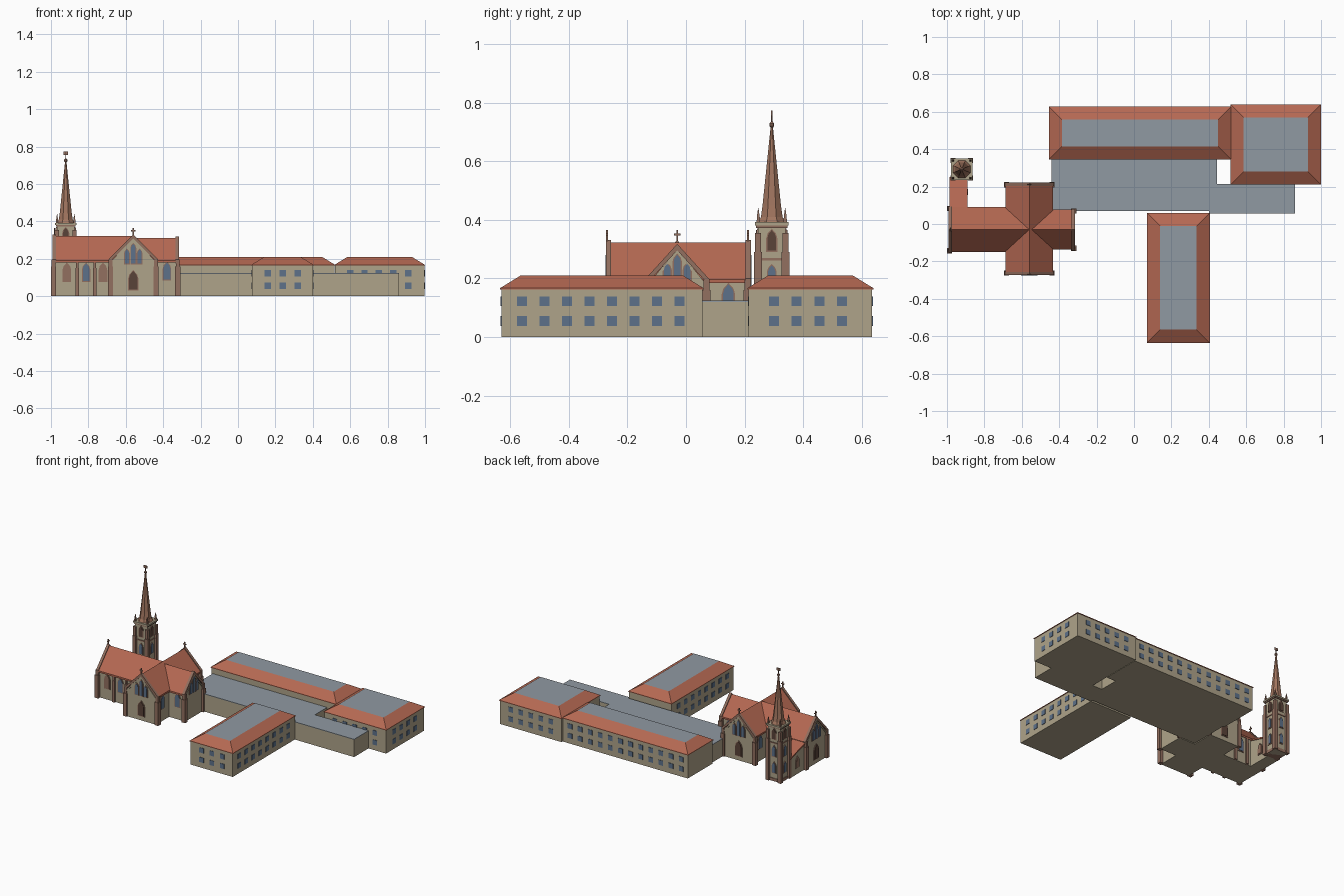
import bpy, bmesh, math
from mathutils import Vector

if "Cube" in bpy.data.objects:
    bpy.data.objects.remove(bpy.data.objects["Cube"])

def material(name, r, g, b):
    m = bpy.data.materials.new(name)
    m.use_nodes = True
    m.diffuse_color = (r, g, b, 1)
    m.node_tree.nodes["Principled BSDF"].inputs["Base Color"].default_value = (r, g, b, 1)
    return m

WALL = material("cream plaster", .43, .37, .255)
ROOF = material("red tile", .46, .14, .085)
FLAT = material("grey flat roof", .28, .32, .36)
GLASS = material("blue glass", .11, .165, .255)
STONE = material("brown sandstone", .29, .16, .115)
SPIRE = material("spire tile", .36, .18, .115)
DARK = material("dark timber", .10, .055, .04)

UP = Vector((0, 0, 1))
SOUTH, NORTH = Vector((0, -1, 0)), Vector((0, 1, 0))
EAST, WEST = Vector((1, 0, 0)), Vector((-1, 0, 0))

def finish(name, bm, *mats):
    bmesh.ops.recalc_face_normals(bm, faces=bm.faces)
    me = bpy.data.meshes.new(name)
    bm.to_mesh(me)
    bm.free()
    for m in mats:
        me.materials.append(m)
    ob = bpy.data.objects.new(name, me)
    bpy.context.collection.objects.link(ob)
    return ob

def extrude(name, outline, origin, facing, depth, mat):
    """Flat outline standing on a wall plane, pushed out along its facing."""
    bm = bmesh.new()
    u = Vector((1, 0, 0)) if facing == UP else UP.cross(facing)
    v = facing.cross(u)
    face = bm.faces.new([bm.verts.new(Vector(origin) + u * a + v * b) for a, b in outline])
    ext = bmesh.ops.extrude_face_region(bm, geom=[face])["geom"]
    bmesh.ops.translate(bm, vec=facing * depth, verts=[g for g in ext if isinstance(g, bmesh.types.BMVert)])
    return finish(name, bm, mat)

def rect(x0, x1, y0, y1):
    return [(x0, y0), (x1, y0), (x1, y1), (x0, y1)]

def box(name, x0, x1, y0, y1, z0, z1, mat):
    return extrude(name, rect(x0, x1, y0, y1), (0, 0, z0), UP, z1 - z0, mat)

def arch(w, h):
    """Pointed arch outline of half width w."""
    s = h - 1.7 * w
    return [(-w, 0), (w, 0), (w, s), (w * .75, s + w * .85), (0, h), (-w * .75, s + w * .85), (-w, s)]

def lancet(name, origin, facing, w, h, pane=GLASS, rim=.005):
    o = Vector(origin)
    extrude(name + "_frame", arch(w + rim, h + 2 * rim), o - UP * rim, facing, .004, STONE)
    extrude(name + "_pane", arch(w, h), o, facing, .007, pane)

def lathe(name, profile, x, y, sides, mat):
    """Stack of rings (radius, height) around a vertical axis."""
    bm = bmesh.new()
    rings = [[bm.verts.new((x + r * math.cos((k + .5) * math.tau / sides),
                            y + r * math.sin((k + .5) * math.tau / sides), z))
              for k in range(sides)] for r, z in profile]
    for a, b in zip(rings, rings[1:]):
        for k in range(sides):
            n = (k + 1) % sides
            bm.faces.new((a[k], a[n], b[n], b[k]))
    bm.faces.new(rings[0])
    bm.faces.new(rings[-1])
    return finish(name, bm, mat)

# Residential wings: walls, truncated hip roof with a grey top
EAVE, TOP, SLOPE = .163, .21, .07

def wing(name, x0, x1, y0, y1):
    e = .004
    box(name + "_walls", x0 + e, x1 - e, y0 + e, y1 - e, 0, EAVE, WALL)
    bm = bmesh.new()
    rings = [[bm.verts.new((x, y, z)) for x, y in rect(x0 + i, x1 - i, y0 + i, y1 - i)]
             for i, z in ((0, EAVE), (0, EAVE + .004), (SLOPE, TOP))]
    bm.faces.new(rings[0])
    for a, b in zip(rings, rings[1:]):
        for k in range(4):
            bm.faces.new((a[k], a[k - 1], b[k - 1], b[k]))
    bm.faces.new(rings[-1]).material_index = 1
    finish(name + "_roof", bm, ROOF, FLAT)

def window_rows(name, start, end, count, plane, facing, levels=(.055, .122)):
    """Rows of square windows spread evenly along a wall."""
    for z in levels:
        for k in range(count):
            t = start + (end - start) * k / (count - 1)
            o = (t, plane, z) if facing.x == 0 else (plane, t, z)
            extrude(name, rect(-.017, .017, -.017, .017), o, facing, .003, GLASS)

wing("long_wing", -.455, .52, .345, .628)
wing("corner_wing", .515, 1, .21, .64)
wing("front_wing", .07, .405, -.635, .06)
window_rows("front_wing_window", .16, .32, 3, -.631, SOUTH)
window_rows("front_wing_window", -.56, -.022, 8, .401, EAST)
window_rows("front_wing_window", -.56, -.022, 8, .074, WEST)
window_rows("corner_wing_window", .30, .533, 4, .996, EAST)
window_rows("corner_wing_window", .60, .91, 5, .636, NORTH)
window_rows("corner_wing_window", .60, .83, 4, .214, SOUTH, (.122,))
window_rows("corner_wing_window", .91, .95, 1 + 1, .214, SOUTH, ()) 
for z in (.055, .122):
    extrude("corner_wing_window", rect(-.017, .017, -.017, .017), (.91, .214, z), SOUTH, .003, GLASS)
window_rows("long_wing_window", -.40, .46, 12, .624, NORTH)

# Low flat-roofed link building with a small light court
link = [(-.44, .07), (.4, .07), (.4, .055), (.86, .055), (.86, .215), (.445, .215), (.445, .35), (-.44, .35)]
extrude("link_walls", link, (0, 0, 0), UP, .12, WALL)
extrude("link_roof", link, (0, 0, .12), UP, .004, FLAT)

# Church halls: gabled body, tiled roof shell, stone gable copings
def chevron(h, eave, ridge, t):
    return [(-h, eave), (-h, eave - t), (0, ridge - t), (h, eave - t), (h, eave), (0, ridge)]

def hall(name, origin, facing, length, h, eave, ridge, ends):
    w = h - .014
    body = [(-w, 0), (w, 0), (w, eave - .004), (0, ridge - .008), (-w, eave - .004)]
    o = Vector(origin)
    extrude(name + "_walls", body, o, facing, -length, WALL)
    extrude(name + "_roof", chevron(h, eave, ridge, .012), o, facing, -length, ROOF)
    for out in ends:
        p = o if out > 0 else o - facing * length
        extrude(name + "_coping", chevron(h + .004, eave + .004, ridge + .008, .022),
                p - facing * out * .012, facing, out * .018, STONE)
        extrude(name + "_coping_trim", chevron(h - .016, eave - .008, ridge - .014, .01),
                p, facing, out * .004, WALL)

CX, CY = -.56, -.03
hall("nave", (-.985, CY, 0), WEST, .425, .12, .192, .323, (1,))
hall("choir", (-.322, CY, 0), EAST, .238, .107, .192, .31, (1,))
hall("transept", (CX, -.268, 0), SOUTH, .484, .127, .196, .323, (1, -1))

# Stepped buttresses
def buttress(x, y, top=.195, s=.014):
    box("buttress_base", x - s, x + s, y - s, y + s, 0, top * .82, STONE)
    box("buttress_upper", x - s * .75, x + s * .75, y - s * .75, y + s * .75, top * .82, top, STONE)

for x, y in [(-.986, -.143), (-.986, .083), (-.322, -.13), (-.322, .07),
             (-.682, -.262), (-.438, -.262), (-.682, .21), (-.438, .21)]:
    buttress(x, y)
for x in (-.86, -.765):
    for y in (-.14, .08):
        buttress(x, y, .185, .009)

# Gable crosses
def cross(x, y, z, along_x):
    a, b = (.011, .003) if along_x else (.003, .011)
    box("cross_post", x - .003, x + .003, y - .003, y + .003, z, z + .04, STONE)
    box("cross_arm", x - a, x + a, y - b, y + b, z + .022, z + .028, STONE)

cross(CX, -.27, .325, True)
cross(CX, .212, .325, True)
cross(-.982, CY, .325, False)

# Triple lancets in the gables, portals below
def gable_windows(name, x, y, facing):
    u = UP.cross(facing)
    for k, h in ((-1, .075), (0, .105), (1, .075)):
        lancet(name, Vector((x, y, .175)) + u * k * .034, facing, .011, h)

for x, y, facing in ((CX, -.268, SOUTH), (CX, .216, NORTH), (-.985, CY, WEST), (-.322, CY, EAST)):
    gable_windows("gable_lancet", x, y, facing)
for x, y, facing in ((CX, -.268, SOUTH), (CX, .216, NORTH), (-.985, CY, WEST)):
    lancet("portal", (x, y, .035), facing, .023, .1, DARK)

# Side windows
for facing, y in ((SOUTH, -.136), (NORTH, .076)):
    for x, pane in ((-.915, STONE), (-.812, GLASS), (-.722, STONE)):
        if facing == SOUTH or x > -.9:
            lancet("nave_window", (x, y, .08), facing, .018, .095, pane)
for facing, y in ((SOUTH, -.123), (NORTH, .063)):
    lancet("choir_window", (-.38, y, .09), facing, .018, .09)
for facing, x in ((EAST, -.447), (WEST, -.673)):
    for y in (-.2, .145):
        lancet("transept_window", (x, y, .09), facing, .018, .09)

# Lean-to passage between nave and tower
extrude("passage_walls", [(.07, 0), (.25, 0), (.25, .135), (.07, .187)], (-.98, 0, 0), EAST, .085, WALL)
extrude("passage_roof", [(.08, .182), (.25, .133), (.25, .143), (.08, .192)], (-.986, 0, 0), EAST, .097, ROOF)
lancet("passage_window", (-.895, .17, .05), EAST, .016, .07, STONE)
lancet("passage_window", (-.98, .17, .05), WEST, .016, .07, STONE)

# Bell tower
TX, TY, W = -.921, .293, .047

def tower_band(name, half, z0, z1, mat):
    box(name, TX - half, TX + half, TY - half, TY + half, z0, z1, mat)

tower_band("tower_body", W, 0, .375, WALL)
tower_band("tower_plinth", W + .004, 0, .02, STONE)
tower_band("tower_string_course", W + .004, .262, .27, STONE)
tower_band("tower_cornice", .053, .373, .381, STONE)
tower_band("tower_parapet", .058, .381, .392, WALL)
for sx in (-1, 1):
    for sy in (-1, 1):
        buttress(TX + sx * W, TY + sy * W, .355, .013)
        lathe("corner_pinnacle", [(.008, .39), (.007, .41), (.001, .44)], TX + sx * .046, TY + sy * .046, 4, STONE)
for facing in (SOUTH, NORTH, EAST, WEST):
    p = Vector((TX, TY, 0)) + facing * W
    lancet("belfry_opening", p + UP * .295, facing, .014, .07, DARK)
    for z in (.06, .175):
        lancet("tower_window", p + UP * z, facing, .012, .07)

# Spire, ball and weather vane
lathe("spire", [(.05, .392), (.04, .41), (.034, .45), (.004, .72)], TX, TY, 8, SPIRE)
lathe("spire_ball", [(.003, .714), (.009, .72), (.009, .73), (.003, .736)], TX, TY, 8, STONE)
box("vane_rod", TX - .002, TX + .002, TY - .002, TY + .002, .73, .772, DARK)
box("weather_vane", TX - .013, TX + .013, TY - .002, TY + .002, .755, .773, STONE)
